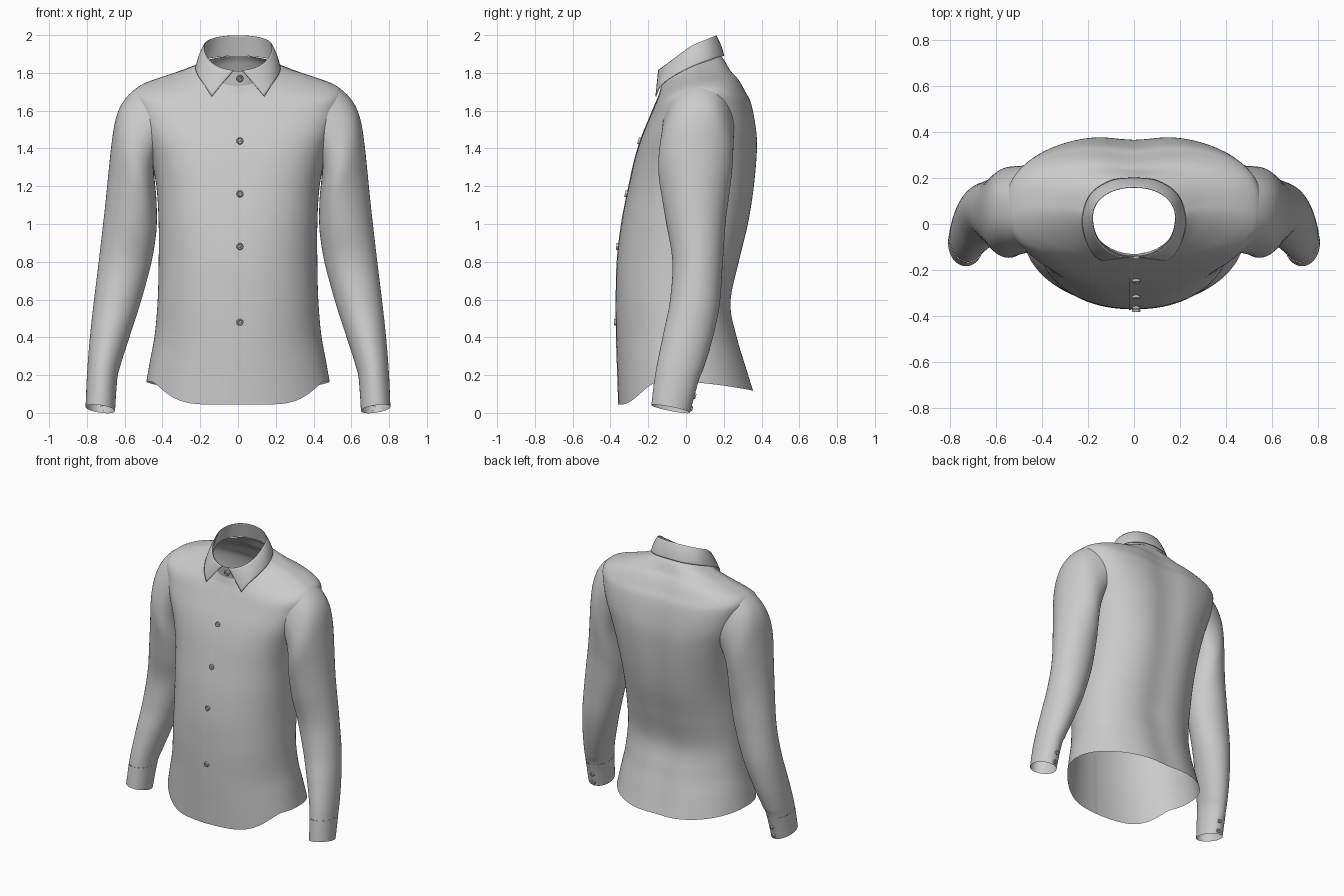
import bpy, bmesh, math
from mathutils import Vector
from mathutils.bvhtree import BVHTree

if "Cube" in bpy.data.objects:
    bpy.data.objects.remove(bpy.data.objects["Cube"])


def spline(rows, t):
    """Catmull-Rom interpolation through a list of rows."""
    n = len(rows) - 1
    i = max(0, min(int(t), n - 1))
    f = t - i
    p = [rows[max(0, min(j, n))] for j in (i - 1, i, i + 1, i + 2)]
    return [0.5 * (2 * b + (c - a) * f + (2 * a - 5 * b + 4 * c - d) * f * f
                   + (3 * b - a - 3 * c + d) * f ** 3) for a, b, c, d in zip(*p)]


def grid(name, func, us, vs, closed=False, mirror=False, thick=0, cut=None):
    """Smooth sheet from func(u, v); cut(centre) removes faces."""
    bm = bmesh.new()
    rows = [[bm.verts.new(func(u, v)) for v in vs] for u in us]
    m = len(vs)
    for a, b in zip(rows, rows[1:]):
        for j in range(m if closed else m - 1):
            k = (j + 1) % m
            bm.faces.new((a[j], a[k], b[k], b[j]))
    tree = BVHTree.FromBMesh(bm)
    if cut:
        gone = [f for f in bm.faces if cut(f.calc_center_median())]
        bmesh.ops.delete(bm, geom=gone, context='FACES')
    bmesh.ops.recalc_face_normals(bm, faces=bm.faces)
    me = bpy.data.meshes.new(name)
    bm.to_mesh(me)
    bm.free()
    ob = bpy.data.objects.new(name, me)
    bpy.context.collection.objects.link(ob)
    if mirror:
        ob.modifiers.new("mirror", 'MIRROR').use_mirror_merge = False
    if thick:
        ob.modifiers.new("thickness", 'SOLIDIFY').thickness = thick
    bpy.ops.object.select_all(action='DESELECT')
    ob.select_set(True)
    bpy.context.view_layer.objects.active = ob
    bpy.ops.object.shade_smooth_by_angle(angle=math.radians(40))
    return ob, tree


def span(a, b, n):
    return [a + (b - a) * i / n for i in range(n + 1)]


def turn(n):
    return [2 * math.pi * i / n for i in range(n)]


# Torso rings: half width, side y, side z, front y, front z, back y, back z, squareness
TORSO = [
    (.485, -.02, .165, -.357, .045, .372, .115, 2.1),
    (.465, -.02, .28, -.362, .20, .33, .25, 2.1),
    (.44, -.02, .42, -.368, .38, .285, .40, 2.1),
    (.425, -.02, .60, -.37, .60, .25, .58, 2.2),
    (.42, -.01, .80, -.365, .80, .295, .80, 2.2),
    (.42, 0, 1.0, -.342, 1.0, .343, 1.0, 2.3),
    (.43, .03, 1.18, -.307, 1.18, .372, 1.2, 2.5),
    (.455, .05, 1.32, -.272, 1.34, .385, 1.4, 2.8),
    (.50, .06, 1.48, -.235, 1.46, .375, 1.52, 3.0),
    (.54, .06, 1.62, -.19, 1.57, .35, 1.64, 3.0),
    (.55, .06, 1.70, -.165, 1.63, .32, 1.70, 2.9),
    (.50, .065, 1.742, -.15, 1.665, .285, 1.765, 2.6),
    (.38, .07, 1.785, -.14, 1.69, .25, 1.81, 2.3),
    (.28, .07, 1.818, -.135, 1.71, .215, 1.86, 2.1),
    (.20, .05, 1.85, -.13, 1.73, .185, 1.89, 2),
]
STAND = [TORSO[-1], (.178, .03, 1.94, -.14, 1.81, .16, 1.995, 2.15)]


def ring_point(rows, t, a):
    hw, ys, zs, yf, zf, yb, zb, n = spline(rows, t)
    c, s = math.cos(a), math.sin(a)
    x = hw * math.copysign(abs(c) ** (2 / n), c)
    w = abs(s) ** (2 / n)
    ye, ze = (yb, zb) if s > 0 else (yf, zf)
    groove = .02 * math.exp(-(x / .12) ** 2) * max(0, min(1, (hw - .2) / .2)) if s > 0 else 0
    lift = w if rows is STAND else w ** 1.5
    hem = max(0, 1 - (zs - .165) / .3)
    if s < 0 and hem > 0:  # shirt-tail curve of the front hem
        q = max(0, min(1, (w - .35) / .6))
        lift += hem * (q * q * (3 - 2 * q) - lift)
    return Vector((x, ys + (ye - ys) * w - groove * w, zs + (ze - zs) * lift))


def in_armhole(p):
    return abs(p.x) > .35 and ((p.y - .065) / .17) ** 2 + ((p.z - 1.5) / .205) ** 2 < 1


body, body_tree = grid("shirt_body", lambda t, a: ring_point(TORSO, t, a), span(0, 14, 98),
                       turn(120), True, cut=in_armhole)
grid("collar_stand", lambda t, a: ring_point(STAND, t, a), span(0, 1, 6), turn(72), True)


# Front button strip: one raised edge, the other sinks into the body
def front_point(t, x, off=0):
    row = spline(TORSO, t)
    c = math.copysign(abs(x / row[0]) ** (row[7] / 2), x)
    return ring_point(TORSO, t, -math.acos(c)) + Vector((0, -off, 0))


grid("front_placket", lambda t, x: front_point(t, x, .0025 - .06 * (x + .022)), span(0, 14, 70),
     span(-.022, .05, 4))

# Folded collar: lower edge from front tip round to centre back
EDGE = [(.14, -.162, 1.675), (.178, -.132, 1.735), (.213, -.06, 1.787), (.225, .03, 1.832),
        (.19, .13, 1.87), (.10, .19, 1.887), (0, .202, 1.892)]


def collar_point(w, v):
    side = math.copysign(1, v)
    v = 6 - abs(v)
    top = ring_point(STAND, 1, math.radians(-84 + 29 * v))
    top = Vector((top.x * 1.02, top.y * 1.03 - .004, top.z + .004))
    p = top.lerp(Vector(spline(EDGE, v)), w)
    p += Vector((p.x, p.y - .03, 0)).normalized() * .005 * math.sin(math.pi * w) * min(1, v / 2)
    p.x *= side
    return p


grid("collar_fall", collar_point, span(0, 1, 10), span(-6, 6, 60), thick=.004)

# Sleeve rings from upper arm to wrist: outer x, outer z, inner x, inner z, front y, back y, tilt
SLEEVE = [
    (.62, 1.655, .44, 1.21, -.145, .255, 0), (.65, 1.55, .433, 1.15, -.15, .25, 0),
    (.670, 1.42, .43, 1.08, -.143, .24, 0), (.686, 1.27, .43, 1.0, -.125, .225, 0),
    (.703, 1.1, .437, .92, -.105, .21, 0), (.735, .82, .462, .78, -.072, .195, 0),
    (.762, .60, .52, .57, -.085, .178, .01), (.782, .42, .575, .40, -.118, .14, .02),
    (.795, .27, .62, .26, -.148, .095, .02), (.80, .18, .64, .175, -.165, .065, .01),
    (.806, .032, .652, .01, -.182, .02, .02),
]


def tube_point(t, a, grow=0):
    xo, zo, xi, zi, yf, yb, tilt = spline(SLEEVE, t)
    c, s = math.cos(a) * (1 + grow), math.sin(a) * (1 + grow)
    return Vector(((xo + xi) / 2 + (xo - xi) / 2 * c, (yf + yb) / 2 + (yb - yf) / 2 * s,
                   (zo + zi) / 2 + (zo - zi) / 2 * c - tilt * s))


def sleeve_point(t, a):
    """Upper part flows tangentially from the armhole on the body into the tube."""
    if t >= 2:
        return tube_point(t, a)
    y, z = .065 + .19 * math.sin(a), 1.5 + .22 * math.cos(a)
    p0, nrm, _, _ = body_tree.ray_cast(Vector((1, y, z)), Vector((-1, 0, 0)))
    if p0 is None:
        p0, nrm, _, _ = body_tree.find_nearest(Vector((.5, y, z)))
    p1 = tube_point(2, a)
    d = p1 - p0
    up = .5 + .5 * math.cos(a)
    t0 = (d - nrm * d.dot(nrm)).normalized() * d.length * 1.1
    t0 += Vector((.17, 0, .10)) * up
    t1 = (tube_point(2.1, a) - tube_point(1.9, a)).normalized() * d.length * 1.2
    f = t / 2
    return (p0 * (2 * f ** 3 - 3 * f * f + 1) + t0 * (f ** 3 - 2 * f * f + f)
            + p1 * (3 * f * f - 2 * f ** 3) + t1 * (f ** 3 - f * f))


grid("sleeves", sleeve_point, span(0, 9, 90), turn(60), True, True)
grid("cuffs", lambda t, a: tube_point(t, a, .012), span(9, 10, 6), turn(48), True, True)
grid("cuff_slit_plackets", lambda t, a: tube_point(t, a, .012), span(7.3, 9, 14),
     span(math.radians(85), math.radians(103), 4), False, True)

# Buttons: turned profile with a raised rim
PROFILE = [(.0001, .006), (.004, .006), (.005, .003), (.010, .003), (.012, .007),
           (.016, .007), (.018, .004), (.018, -.004)]


def button(name, pos, normal, size=1):
    ob, _ = grid(name, lambda p, a: (PROFILE[p][0] * math.cos(a) * size,
                                     PROFILE[p][0] * math.sin(a) * size, PROFILE[p][1] * size),
                 range(len(PROFILE)), turn(20), True)
    ob.location = pos
    ob.rotation_mode = 'QUATERNION'
    ob.rotation_quaternion = Vector(normal).to_track_quat('Z', 'Y')


for i, z in enumerate((1.44, 1.16, .88, .48)):
    t = min(span(0, 14, 1400), key=lambda q: abs(front_point(q, .01).z - z))
    d = front_point(t + .05, .01) - front_point(t - .05, .01)
    button(f"front_button_{i + 1}", front_point(t, .01, .005), (0, -d.z, d.y))
button("collar_button", (.01, -.143, 1.77), (0, -1, -.1))

for side, label in ((1, "right"), (-1, "left")):
    for i, t in enumerate((9.45, 9.8)):
        p = tube_point(t, math.radians(97), .03)
        button(f"{label}_cuff_button_{i + 1}", (p.x * side, p.y, p.z), (-.12 * side, 1, -.25), .8)
